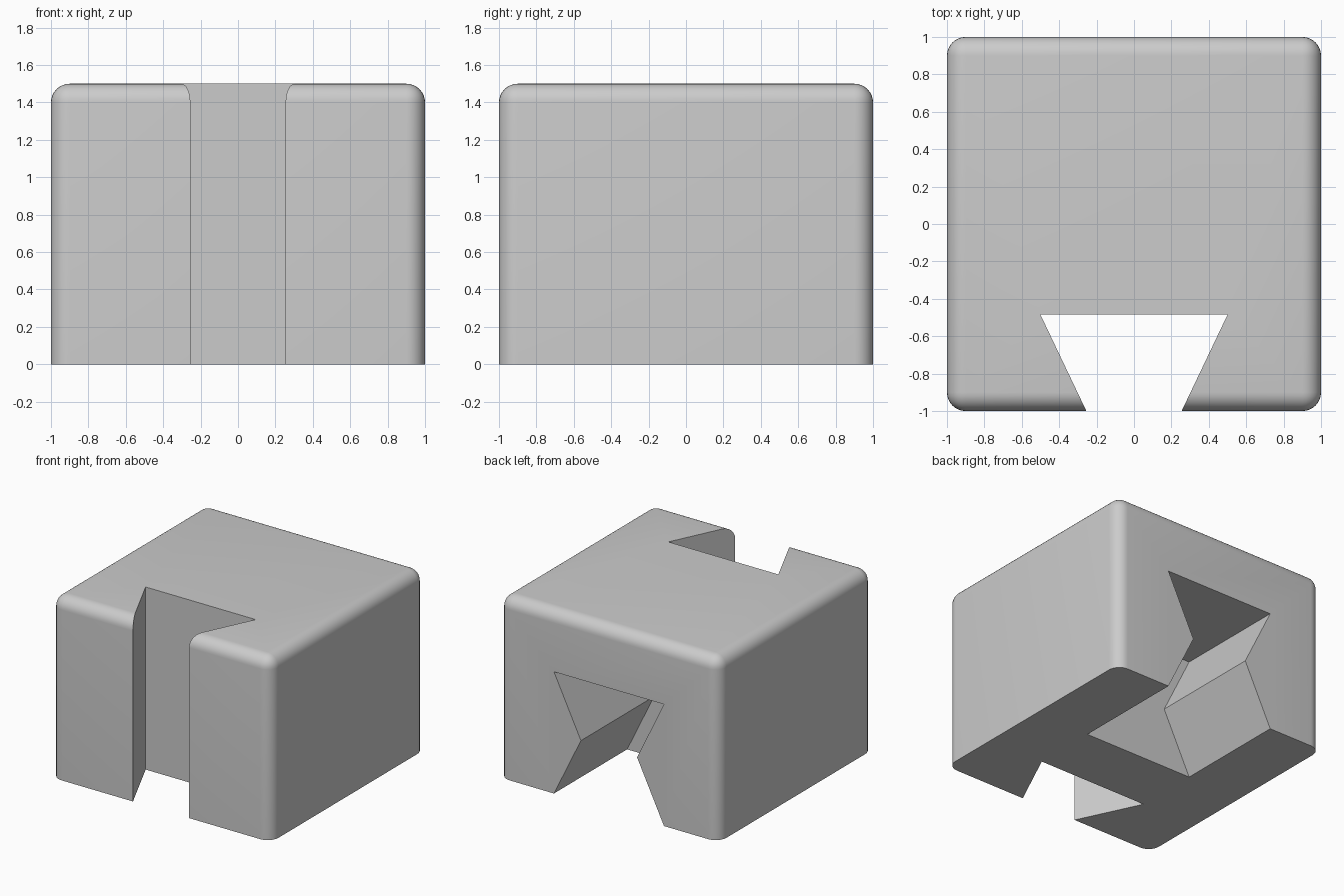
import bpy, bmesh
from mathutils import Vector

if "Cube" in bpy.data.objects:
    bpy.data.objects.remove(bpy.data.objects["Cube"])


def add_object(name, bm):
    bmesh.ops.recalc_face_normals(bm, faces=bm.faces)
    mesh = bpy.data.meshes.new(name)
    bm.to_mesh(mesh)
    bm.free()
    obj = bpy.data.objects.new(name, mesh)
    bpy.context.collection.objects.link(obj)
    return obj


def prism(name, half_profile, to_3d, extrude):
    """Mirror a half profile (half width, height) and extrude it."""
    outline = half_profile + [(-w, h) for w, h in reversed(half_profile)]
    bm = bmesh.new()
    face = bm.faces.new([bm.verts.new(to_3d(w, h)) for w, h in outline])
    new = bmesh.ops.extrude_face_region(bm, geom=[face])["geom"]
    bmesh.ops.translate(bm, vec=Vector(extrude),
                        verts=[g for g in new if isinstance(g, bmesh.types.BMVert)])
    return add_object(name, bm)


# Block: all edges rounded except around the flat base
bm = bmesh.new()
bmesh.ops.create_cube(bm, size=1)
bmesh.ops.scale(bm, vec=(2, 2, 1.5), verts=bm.verts)
bmesh.ops.translate(bm, vec=(0, 0, 0.75), verts=bm.verts)
round_edges = [e for e in bm.edges if max(v.co.z for v in e.verts) > 1]
bmesh.ops.bevel(bm, geom=round_edges, offset=0.1, offset_type='OFFSET',
                segments=8, profile=0.5, affect='EDGES', clamp_overlap=True)
block = add_object("dovetail_block", bm)

# Front slot: vertical dovetail, narrow at the front face
front_slot = prism("front_slot_cutter", [(0.207, -1.1), (0.5, -0.485)],
                   lambda w, h: (w, h, -0.2), (0, 0, 2))

# Rear pocket: hourglass section, open at the back and the base
rear_pocket = prism("rear_pocket_cutter",
                    [(0.549, -0.1), (0.255, 0.5), (0.5, 1.0)],
                    lambda w, h: (w, 0.05, h), (0, 1.1, 0))

# Cut both openings, then drop the cutters
bpy.context.view_layer.objects.active = block
block.select_set(True)
for cutter in (front_slot, rear_pocket):
    cutter.hide_render = True
    mod = block.modifiers.new(cutter.name, 'BOOLEAN')
    mod.operation = 'DIFFERENCE'
    mod.solver = 'EXACT'
    mod.object = cutter
    bpy.ops.object.modifier_apply(modifier=mod.name)
    bpy.data.objects.remove(cutter)

bpy.ops.object.shade_smooth_by_angle(angle=0.5)
